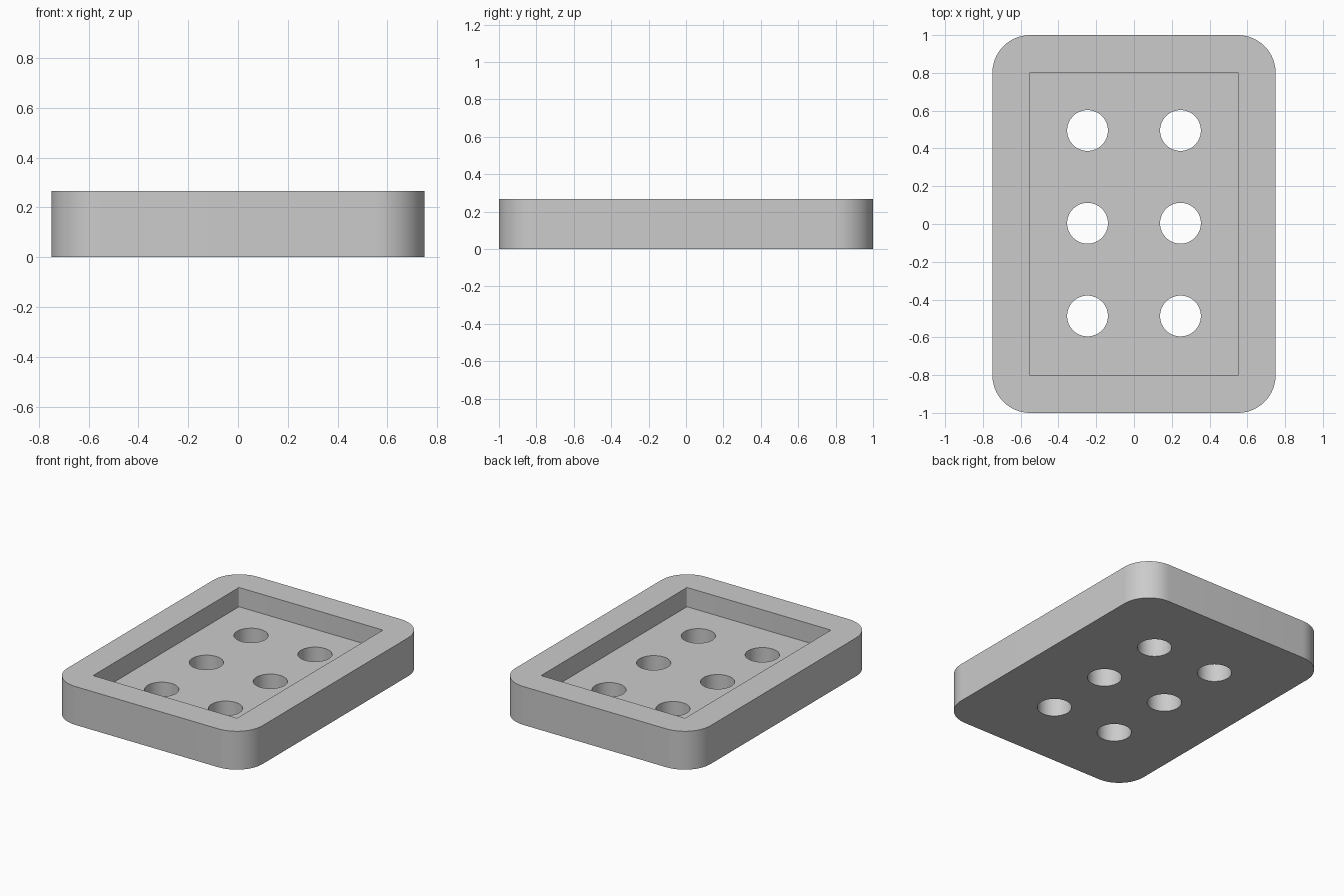
import bpy, bmesh, math
from mathutils import Matrix

if "Cube" in bpy.data.objects:
    bpy.data.objects.remove(bpy.data.objects["Cube"], do_unlink=True)

HEIGHT = 0.267
FLOOR = 0.133

grey = bpy.data.materials.new("light grey")
grey.use_nodes = True
colour = (0.6, 0.6, 0.6, 1)
grey.diffuse_color = colour
grey.node_tree.nodes["Principled BSDF"].inputs["Base Color"].default_value = colour


def make_object(name, bm):
    mesh = bpy.data.meshes.new(name)
    bm.to_mesh(mesh)
    bm.free()
    mesh.materials.append(grey)
    obj = bpy.data.objects.new(name, mesh)
    bpy.context.collection.objects.link(obj)
    return obj


def rounded_block(name, width, length, z0, z1, radius, segments):
    """Box with rounded vertical edges."""
    bm = bmesh.new()
    bmesh.ops.create_cube(bm, size=1)
    bmesh.ops.scale(bm, vec=(width, length, z1 - z0), verts=bm.verts)
    bmesh.ops.translate(bm, vec=(0, 0, (z0 + z1) / 2), verts=bm.verts)
    uprights = [e for e in bm.edges
                if abs(e.verts[0].co.z - e.verts[1].co.z) > 0.01]
    bmesh.ops.bevel(bm, geom=uprights, offset=radius, segments=segments,
                    profile=0.5, affect='EDGES')
    return make_object(name, bm)


# Tray body and the shallow pocket in its top
tray = rounded_block("tray", 1.5, 2, 0, HEIGHT, 0.2, 16)
pocket = rounded_block("pocket_cutter", 1.108, 1.604, FLOOR, HEIGHT + 0.2, 0.007, 4)

# Two columns of three drain holes
bm = bmesh.new()
for x in (-0.246, 0.246):
    for row in (-1, 0, 1):
        bmesh.ops.create_cone(bm, cap_ends=True, segments=64,
                              radius1=0.108, radius2=0.108, depth=1,
                              matrix=Matrix.Translation((x, 0.004 + row * 0.491, 0)))
holes = make_object("hole_cutter", bm)

# Cut, then discard the cutters
bpy.context.view_layer.objects.active = tray
for cutter in (pocket, holes):
    cutter.hide_render = True
    mod = tray.modifiers.new(cutter.name, 'BOOLEAN')
    mod.operation = 'DIFFERENCE'
    mod.solver = 'EXACT'
    mod.object = cutter
    bpy.ops.object.modifier_apply(modifier=mod.name)
    bpy.data.objects.remove(cutter, do_unlink=True)

# Smooth corners and holes, crisp rims
bpy.ops.object.select_all(action='DESELECT')
tray.select_set(True)
bpy.context.view_layer.objects.active = tray
bpy.ops.object.shade_smooth_by_angle(angle=math.radians(30))
